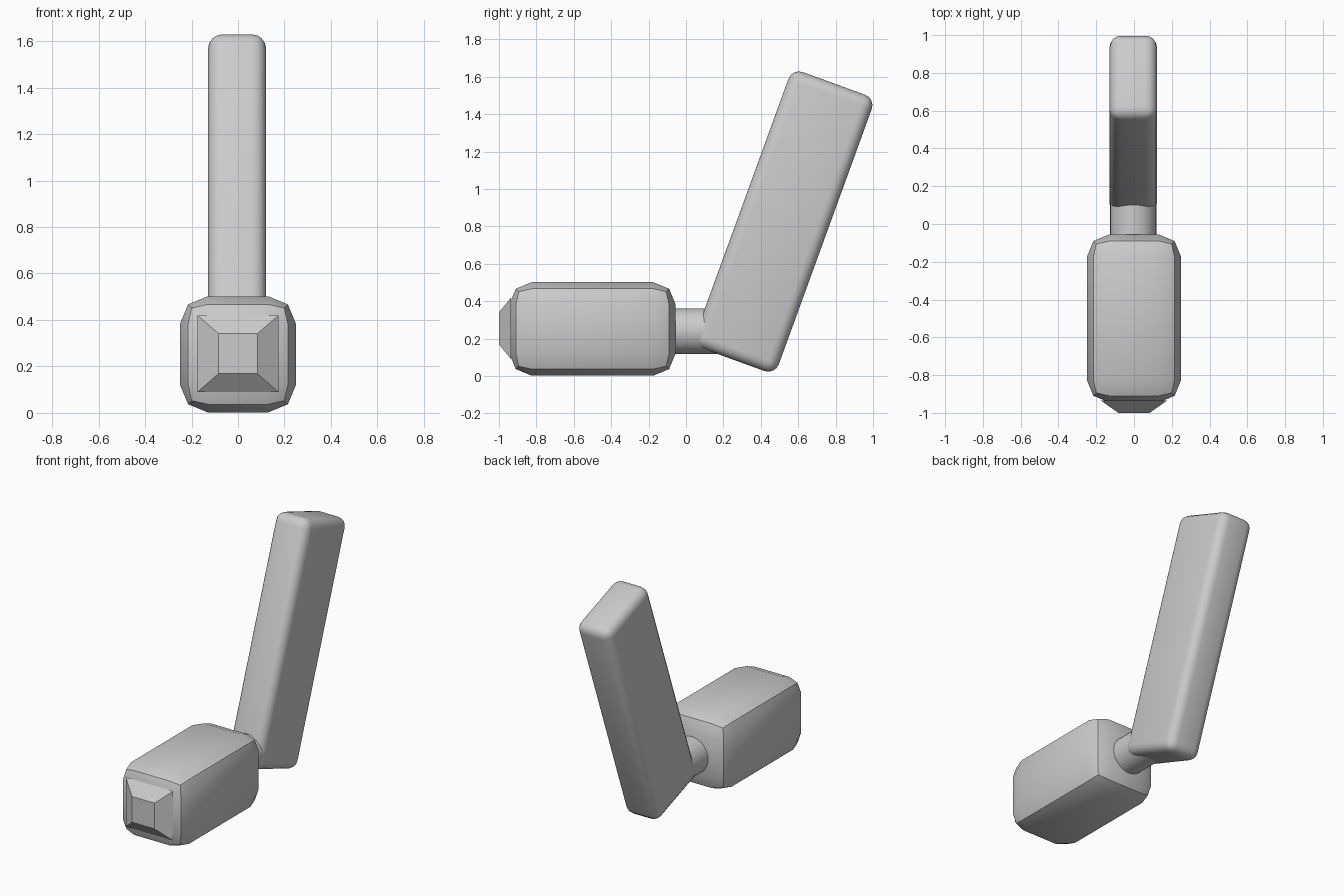
import bpy
import bmesh
from math import radians
from mathutils import Matrix

old = bpy.data.objects.get("Cube")
if old:
    bpy.data.objects.remove(old, do_unlink=True)

GREY = (0.6, 0.6, 0.6, 1.0)
mat = bpy.data.materials.new("plain grey")
mat.use_nodes = True
mat.diffuse_color = GREY
mat.node_tree.nodes["Principled BSDF"].inputs["Base Color"].default_value = GREY


def finish(name, bm, location, tilt=0, bevel=0, segments=2, angle=30):
    """Turn a bmesh into a placed, bevelled and shaded object."""
    bmesh.ops.recalc_face_normals(bm, faces=bm.faces)
    mesh = bpy.data.meshes.new(name)
    bm.to_mesh(mesh)
    bm.free()
    mesh.materials.append(mat)
    obj = bpy.data.objects.new(name, mesh)
    bpy.context.collection.objects.link(obj)
    obj.location = location
    obj.rotation_euler.x = radians(tilt)
    bpy.ops.object.select_all(action='DESELECT')
    obj.select_set(True)
    bpy.context.view_layer.objects.active = obj
    if bevel:
        mod = obj.modifiers.new("rounded edges", 'BEVEL')
        mod.width = bevel
        mod.segments = segments
        bpy.ops.object.modifier_apply(modifier=mod.name)
    bpy.ops.object.shade_smooth_by_angle(angle=radians(angle))
    return obj


def box(size):
    bm = bmesh.new()
    bmesh.ops.create_cube(bm, size=1, matrix=Matrix.Diagonal((*size, 1)))
    return bm


# Chunky head with two-step rounded edges
finish("head", box((0.5, 0.89, 0.5)), (0, -0.5, 0.252), bevel=0.12)

# Tapered striking face on the front of the head
bm = box((0.35, 0.065, 0.33))
for v in bm.verts:
    if v.co.y < 0:
        v.co.x *= 0.166 / 0.35
        v.co.z *= 0.172 / 0.33
finish("front_face", bm, (0, -0.9675, 0.255), angle=20)

# Round neck joining head and handle
bm = bmesh.new()
bmesh.ops.create_cone(bm, cap_ends=True, segments=32, radius1=0.122, radius2=0.122,
                      depth=0.32, matrix=Matrix.Rotation(radians(90), 4, 'X'))
finish("neck", bm, (-0.004, 0.03, 0.24))

# Tilted slab handle with soft edges
finish("handle", box((0.25, 0.474, 1.572)), (-0.004, 0.522, 0.826),
       tilt=-20, bevel=0.06, segments=4, angle=40)
